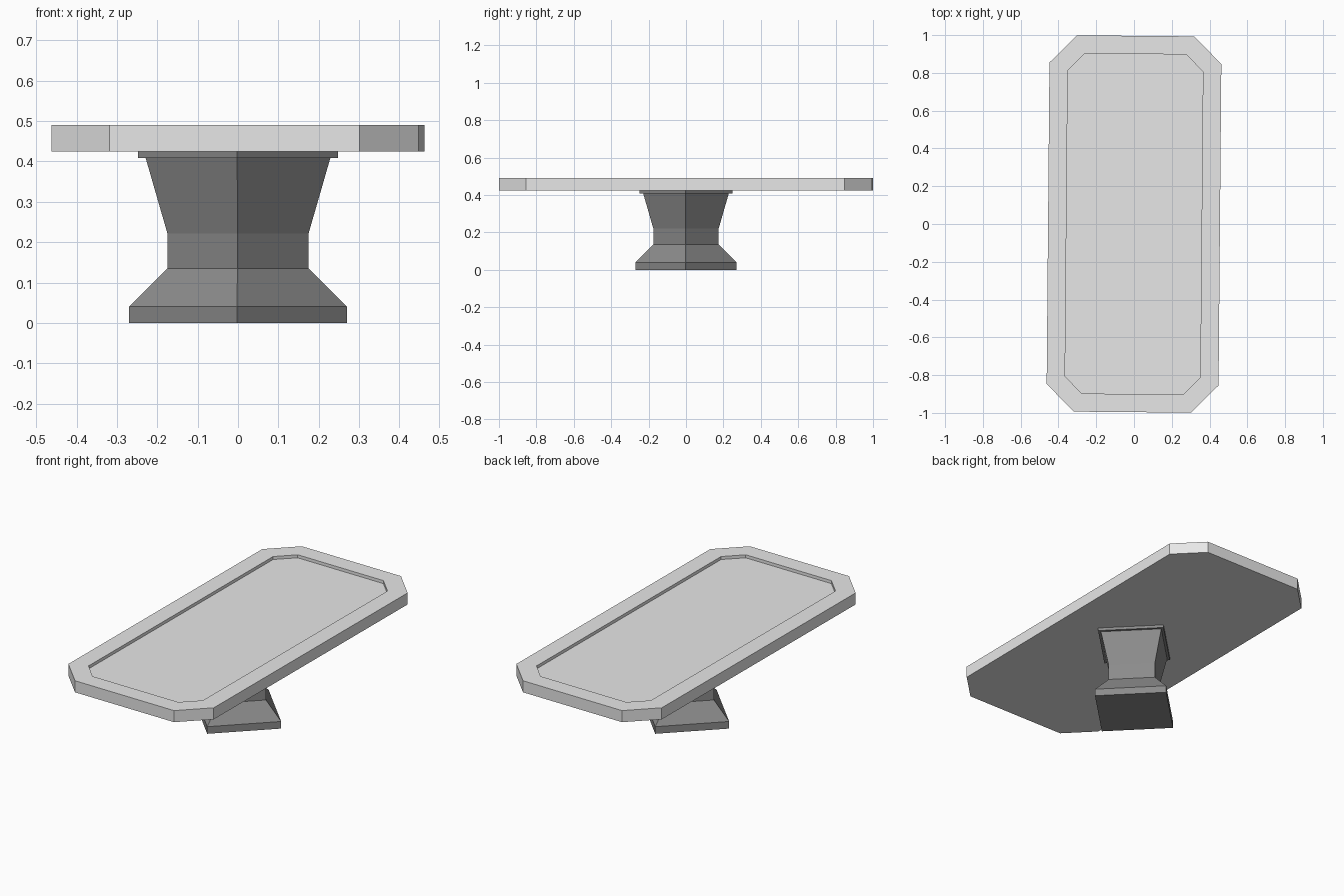
import bpy
import bmesh
from math import cos, sin, pi, radians

cube = bpy.data.objects.get("Cube")
if cube:
    bpy.data.objects.remove(cube, do_unlink=True)

TWIST = radians(-0.5)  # the whole table is turned very slightly


def material(name, value):
    mat = bpy.data.materials.new(name)
    mat.use_nodes = True
    colour = (value, value, value, 1)
    mat.diffuse_color = colour
    mat.node_tree.nodes["Principled BSDF"].inputs["Base Color"].default_value = colour
    return mat


def octagon(w, l, c):
    """Rectangle of half width w and half length l with corners cut by c."""
    half = [(w, -l + c), (w, l - c), (w - c, l), (-w + c, l)]
    return half + [(-x, -y) for x, y in half]


def square(r):
    """Square standing on its diagonal, r from centre to corner."""
    return [(r * cos(i * pi / 2), r * sin(i * pi / 2)) for i in range(4)]


def loft(name, sections, mat):
    """Join a stack of (outline, height) sections and cap both ends."""
    bm = bmesh.new()
    rings = [[bm.verts.new((x, y, z)) for x, y in outline] for outline, z in sections]
    for a, b in zip(rings, rings[1:]):
        n = len(a)
        for i in range(n):
            j = (i + 1) % n
            bm.faces.new((a[i], a[j], b[j], b[i]))
    bm.faces.new(rings[0][::-1])
    bm.faces.new(rings[-1])
    mesh = bpy.data.meshes.new(name)
    bm.to_mesh(mesh)
    bm.free()
    mesh.materials.append(mat)
    obj = bpy.data.objects.new(name, mesh)
    obj.rotation_euler.z = TWIST
    bpy.context.collection.objects.link(obj)
    return obj


light_grey = material("light grey", 0.8)
dark_grey = material("dark grey", 0.26)

# Table top with a shallow sunken panel
outer = octagon(0.455, 0.996, 0.145)
inner = octagon(0.358, 0.9, 0.09)
loft("table_top", [(outer, 0.425), (outer, 0.49), (inner, 0.49), (inner, 0.473)], light_grey)

# Pedestal: foot, waist and flared neck
profile = [(0.27, 0), (0.27, 0.04), (0.175, 0.135), (0.175, 0.222), (0.229, 0.409)]
loft("pedestal", [(square(r), z) for r, z in profile], dark_grey)

# Thin plate between the pedestal and the top
loft("mounting_plate", [(square(0.248), z) for z in (0.409, 0.425)], dark_grey)
